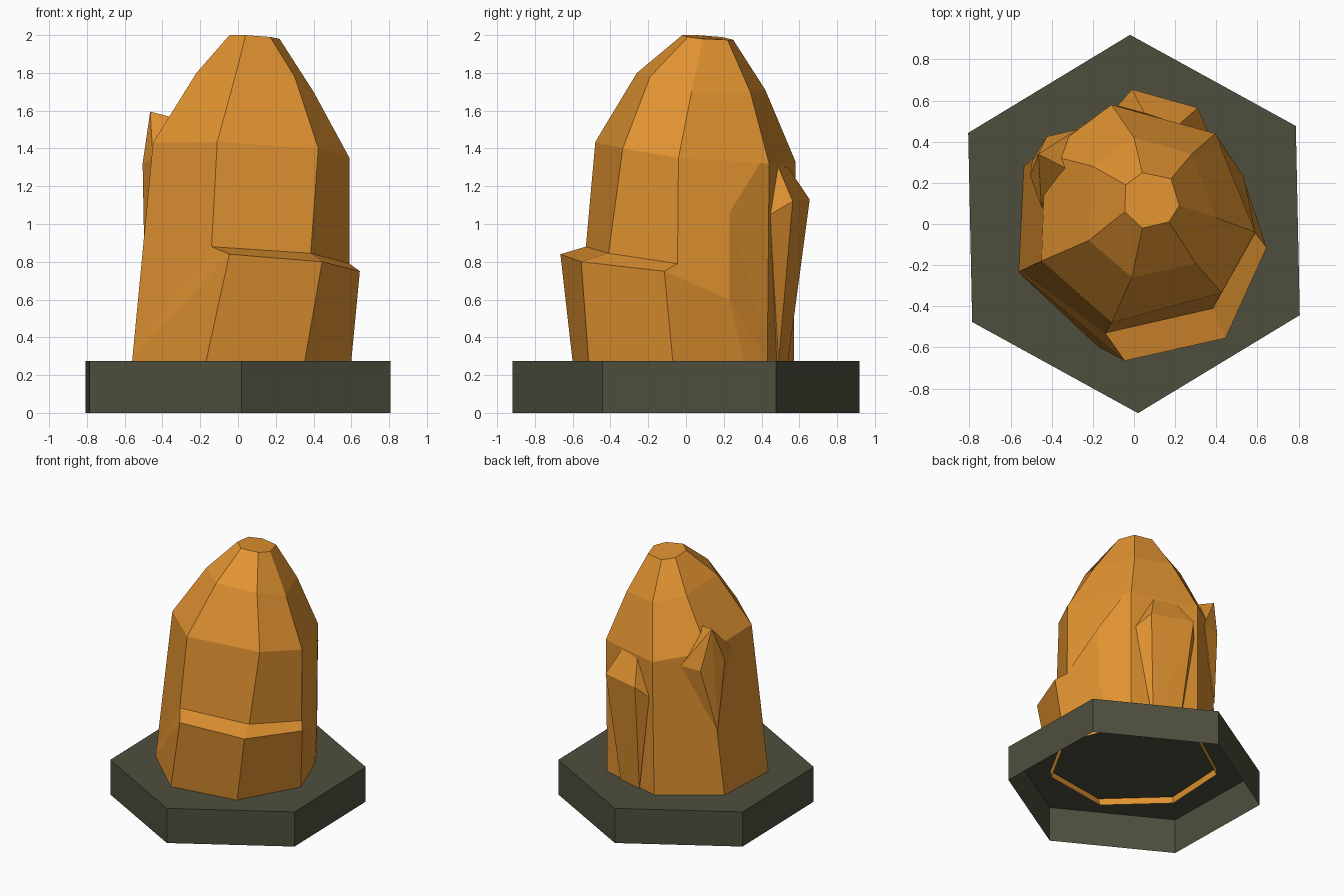
import bpy, bmesh, math
from mathutils import Vector

if "Cube" in bpy.data.objects:
    bpy.data.objects.remove(bpy.data.objects["Cube"])


def material(name, rgb):
    m = bpy.data.materials.new(name)
    m.diffuse_color = (*rgb, 1)
    m.use_nodes = True
    m.node_tree.nodes["Principled BSDF"].inputs["Base Color"].default_value = m.diffuse_color
    return m


AMBER = material("amber_orange", (0.75, 0.29, 0.03))
STONE = material("dark_olive_grey", (0.076, 0.078, 0.048))


def finish(bm, name, mat):
    mesh = bpy.data.meshes.new(name)
    bm.to_mesh(mesh)
    bm.free()
    mesh.materials.append(mat)
    obj = bpy.data.objects.new(name, mesh)
    bpy.context.collection.objects.link(obj)
    return obj


def loft(name, rings, mat):
    """Skin closed rings from bottom to top: capped on top, open below."""
    bm = bmesh.new()
    loops = [[bm.verts.new(p) for p in ring] for ring in rings]
    n = len(loops[0])
    for lo, hi in zip(loops, loops[1:]):
        for j in range(n):
            k = (j + 1) % n
            bm.faces.new((lo[j], lo[k], hi[k], hi[j]))
    bm.faces.new(loops[-1])
    return finish(bm, name, mat)


def shard(name, points, mat):
    """Convex splinter wrapped around a few corner points."""
    bm = bmesh.new()
    for p in points:
        bm.verts.new(p)
    res = bmesh.ops.convex_hull(bm, input=bm.verts[:])
    loose = [g for g in res["geom_interior"] if isinstance(g, bmesh.types.BMVert)]
    bmesh.ops.delete(bm, geom=loose, context='VERTS')
    bmesh.ops.recalc_face_normals(bm, faces=bm.faces[:])
    return finish(bm, name, mat)


# Hexagonal plinth, hollow underneath
def hexagon(z):
    return [(0.92 * math.cos(a), 0.92 * math.sin(a), z)
            for a in (math.radians(31.2 + 60 * i) for i in range(6))]


loft("hex_base", [hexagon(0), hexagon(0.275)], STONE)


# Rock body: each column is one corner edge, from the foot up to the cap
def plain(foot, *upper):
    """Column without the broken ledge: ledge points sit on its straight edge."""
    foot, upper = Vector(foot), [Vector(u) for u in upper]
    return [foot, foot.lerp(upper[0], 0.05), foot.lerp(upper[0], 0.1)] + upper


FOOT = 0.225
# foot, ledge outer, ledge inner, shoulder, brow, cap
front = [(-0.18, -0.595, FOOT), (-0.045, -0.665, 0.84), (-0.14, -0.53, 0.88),
         (-0.11, -0.48, 1.435), (-0.01, -0.26, 1.80), (0.04, -0.02, 2.0)]
front_right = [(0.345, -0.512, FOOT), (0.445, -0.555, 0.80), (0.385, -0.41, 0.845),
               (0.425, -0.335, 1.40), (0.30, -0.19, 1.78), (0.17, 0.01, 1.99)]
right = [(0.595, -0.065, FOOT), (0.645, -0.115, 0.75), (0.59, -0.045, 0.79),
         (0.59, -0.04, 1.35), (0.40, 0.03, 1.70), (0.22, 0.09, 1.98)]
back_right = plain((0.39, 0.43, FOOT), (0.395, 0.44, 1.32), (0.28, 0.34, 1.70), (0.18, 0.22, 1.975))
back = plain((-0.12, 0.57, FOOT), (-0.11, 0.58, 1.33), (0.0, 0.42, 1.71), (0.04, 0.25, 1.975))
back_left = plain((-0.54, 0.28, FOOT), (-0.43, 0.34, 1.40), (-0.20, 0.28, 1.77), (-0.04, 0.19, 1.99))
left = plain((-0.565, -0.235, FOOT), (-0.45, -0.18, 1.43), (-0.22, -0.08, 1.80), (-0.045, 0.06, 2.0))
# small chipped facet between the right and back right corners
chip = [(0.445, 0.32, FOOT), (0.53, 0.23, 0.60), (0.535, 0.23, 1.06)] + [
    Vector(a).lerp(Vector(b), 0.9) for a, b in zip(right[3:], back_right[3:])]

columns = [front, front_right, right, chip, back_right, back, back_left, left]
loft("rock_body", list(zip(*columns)), AMBER)

# Splinters leaning against the back and the left side
shard("back_shard", [
    (-0.01, 0.655, 1.13), (0.31, 0.565, 1.12), (0.05, 0.54, 1.30), (0.22, 0.485, 1.31),
    (-0.08, 0.575, 1.04), (0.36, 0.445, 1.05), (0.23, 0.49, 0.27), (0.03, 0.54, 0.27),
    (0.15, 0.38, 1.15), (0.14, 0.45, 0.27)], AMBER)
shard("left_shard", [
    (-0.465, 0.34, 1.595), (-0.33, 0.27, 1.56), (-0.505, 0.235, 1.32), (-0.275, 0.46, 1.30),
    (-0.425, 0.425, 1.28), (-0.495, 0.31, 0.78), (-0.45, 0.08, 1.35), (-0.25, 0.25, 1.2)], AMBER)
